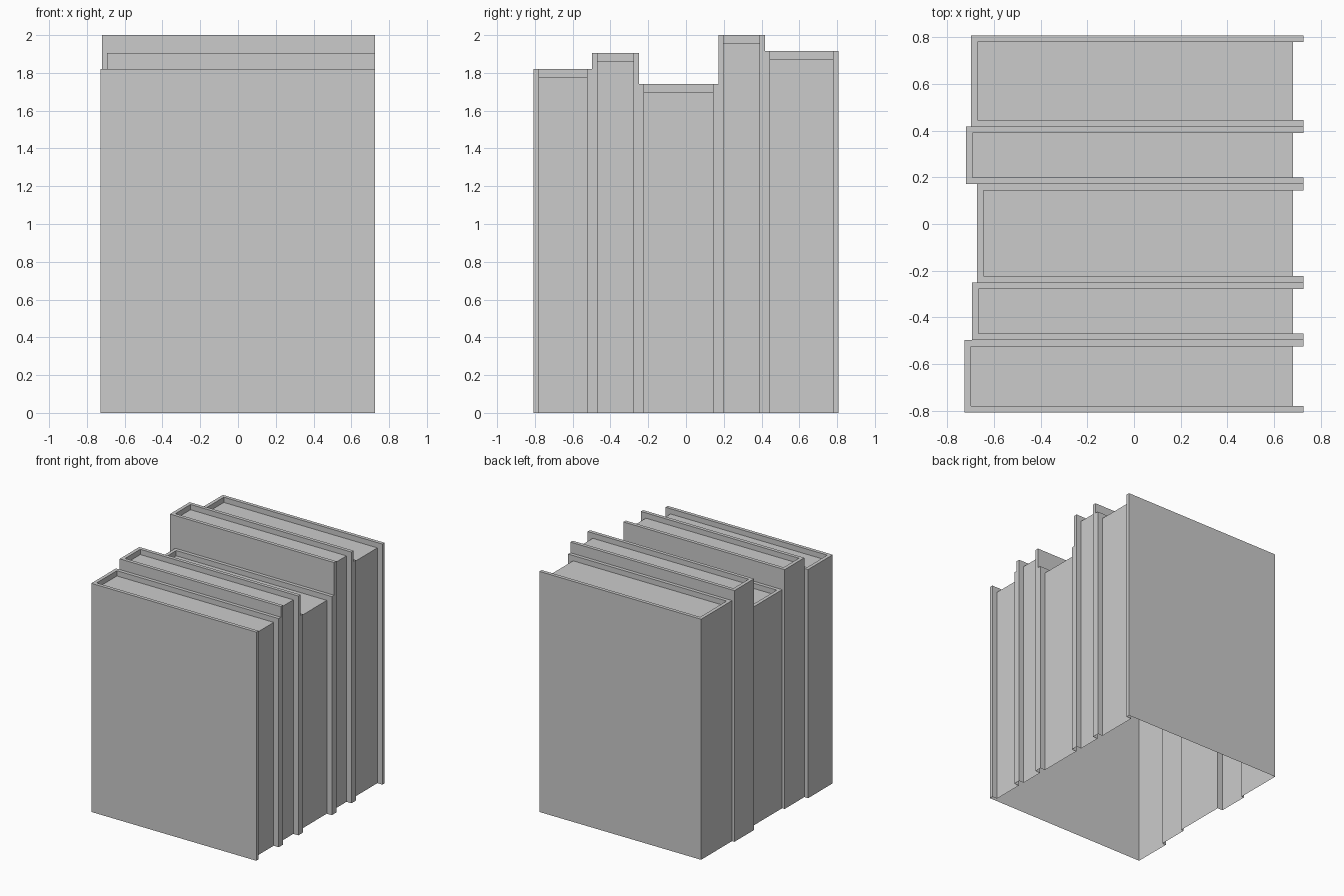
import bpy
import bmesh

if "Cube" in bpy.data.objects:
    bpy.data.objects.remove(bpy.data.objects["Cube"])

FRONT, PAGE_FRONT = 0.726, 0.682   # open edge of covers / of page blocks
BOARD, DROP = 0.028, 0.042         # cover thickness, page recess below cover top

# y start, y end, height, spine x
BOOKS = [
    (-0.807, -0.497, 1.82, -0.727),
    (-0.497, -0.250, 1.905, -0.694),
    (-0.250, 0.171, 1.74, -0.672),
    (0.171, 0.418, 2.00, -0.719),
    (0.418, 0.807, 1.915, -0.698),
]


def height(x, y):
    """Top of the row of books above a point (0 outside it)."""
    for y0, y1, top, spine in BOOKS:
        if y0 < y < y1 and spine < x < FRONT:
            if x < spine + BOARD or y < y0 + BOARD or y > y1 - BOARD:
                return top
            return top - DROP if x < PAGE_FRONT else 0.0
    return 0.0


def make_book(name, y0, y1, spine):
    """Open-bottomed shell: tops, plus walls only where they are exposed."""
    bm = bmesh.new()

    def quad(*pts):
        bm.faces.new([bm.verts.new(p) for p in pts])

    xs = sorted({PAGE_FRONT, FRONT} | {b[3] for b in BOOKS} | {b[3] + BOARD for b in BOOKS})
    xs = [x for x in xs if x >= spine]
    ys = [y0, y0 + BOARD, y1 - BOARD, y1]
    e = 1e-4
    for xa, xb in zip(xs, xs[1:]):
        for ya, yb in zip(ys, ys[1:]):
            xm, ym = (xa + xb) / 2, (ya + yb) / 2
            h = height(xm, ym)
            if h == 0:
                continue
            quad((xa, ya, h), (xb, ya, h), (xb, yb, h), (xa, yb, h))
            # edge of the cell, and a point just across it
            for p, q, beyond in (((xa, ya), (xb, ya), (xm, ya - e)),
                                 ((xb, ya), (xb, yb), (xb + e, ym)),
                                 ((xb, yb), (xa, yb), (xm, yb + e)),
                                 ((xa, yb), (xa, ya), (xa - e, ym))):
                low = height(*beyond)
                if low < h:
                    quad((*p, low), (*q, low), (*q, h), (*p, h))
    bmesh.ops.remove_doubles(bm, verts=bm.verts, dist=1e-5)
    bmesh.ops.dissolve_limit(bm, angle_limit=0.01, verts=bm.verts, edges=bm.edges)
    mesh = bpy.data.meshes.new(name)
    bm.to_mesh(mesh)
    bm.free()
    bpy.context.collection.objects.link(bpy.data.objects.new(name, mesh))


# Row of five standing books
for i, (y0, y1, top, spine) in enumerate(BOOKS, 1):
    make_book(f"book_{i}", y0, y1, spine)
